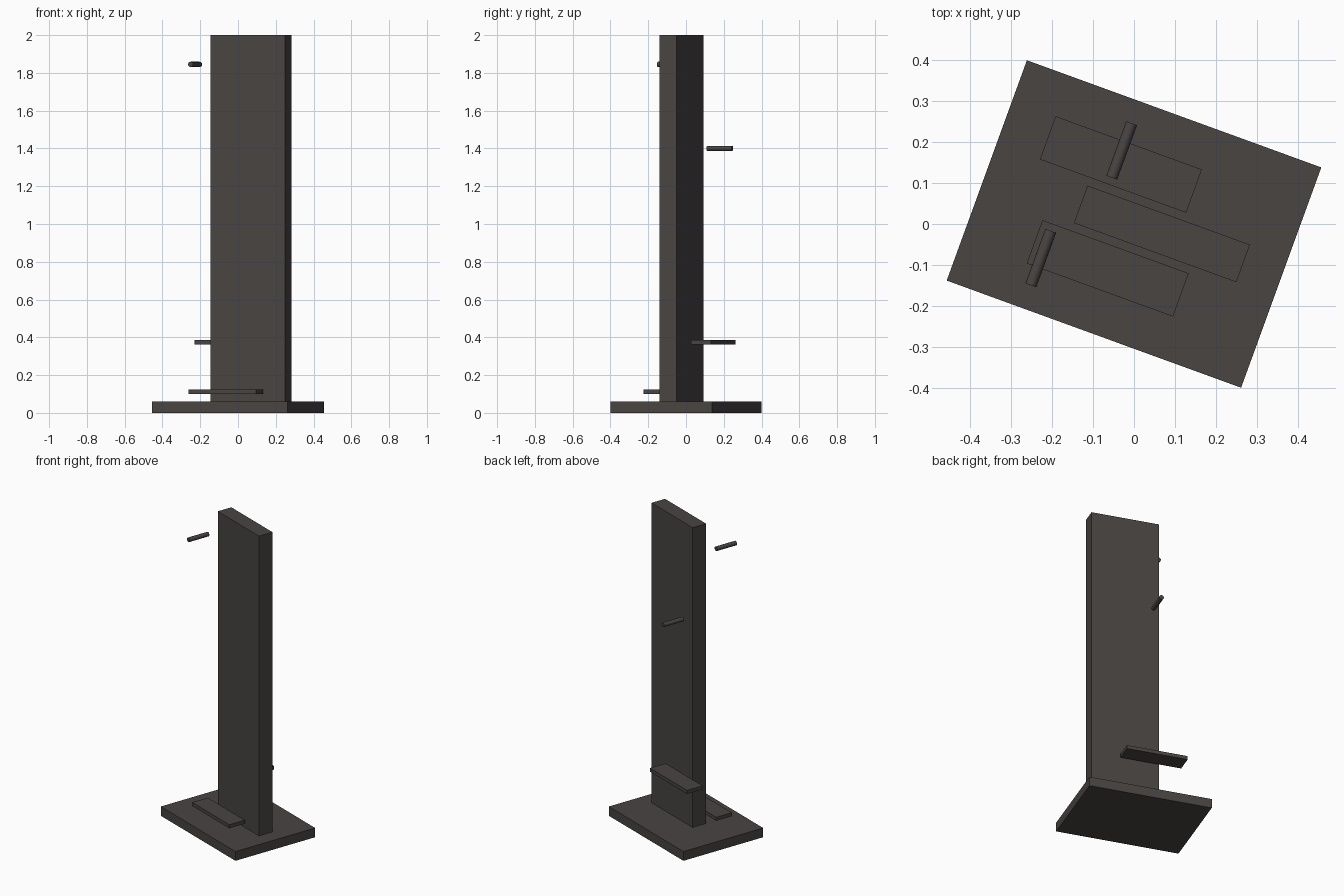
import bpy
from math import radians, pi
from mathutils import Matrix

cube = bpy.data.objects.get("Cube")
if cube:
    bpy.data.objects.remove(cube, do_unlink=True)

TURN = radians(-20)  # the whole stand is turned about z

# Single dark material
dark = bpy.data.materials.new("dark_grey")
dark.use_nodes = True
colour = (0.065, 0.058, 0.055, 1)
dark.diffuse_color = colour
dark.node_tree.nodes["Principled BSDF"].inputs["Base Color"].default_value = colour


def finish(name):
    obj = bpy.context.object
    obj.name = name
    obj.data.materials.append(dark)
    return obj


def slab(name, x, y, bottom, top, length, depth):
    bpy.ops.mesh.primitive_cube_add(
        size=1, location=(x, y, (bottom + top) / 2), rotation=(0, 0, TURN))
    obj = finish(name)
    obj.scale = (length, depth, top - bottom)


def peg(name, x, y, z):
    bpy.ops.mesh.primitive_cylinder_add(vertices=16, radius=0.014, depth=0.141)
    obj = finish(name)
    obj.data.transform(Matrix.Rotation(pi / 2, 4, 'X'))
    obj.location = (x, y, z)
    obj.rotation_euler.z = TURN
    bpy.ops.object.shade_smooth_by_angle(angle=radians(40))


# Base plate and upright board
slab("base", 0, 0, 0, 0.06, 0.763, 0.571)
slab("upright_board", 0.068, -0.024, 0.06, 2, 0.421, 0.097)

# Floating shelves behind and in front of the board
slab("back_shelf", -0.032, 0.145, 0.362, 0.385, 0.379, 0.112)
slab("front_shelf", -0.064, -0.108, 0.1, 0.123, 0.379, 0.112)

# Round pegs
peg("back_peg", -0.03, 0.179, 1.4)
peg("front_peg", -0.227, -0.083, 1.845)
